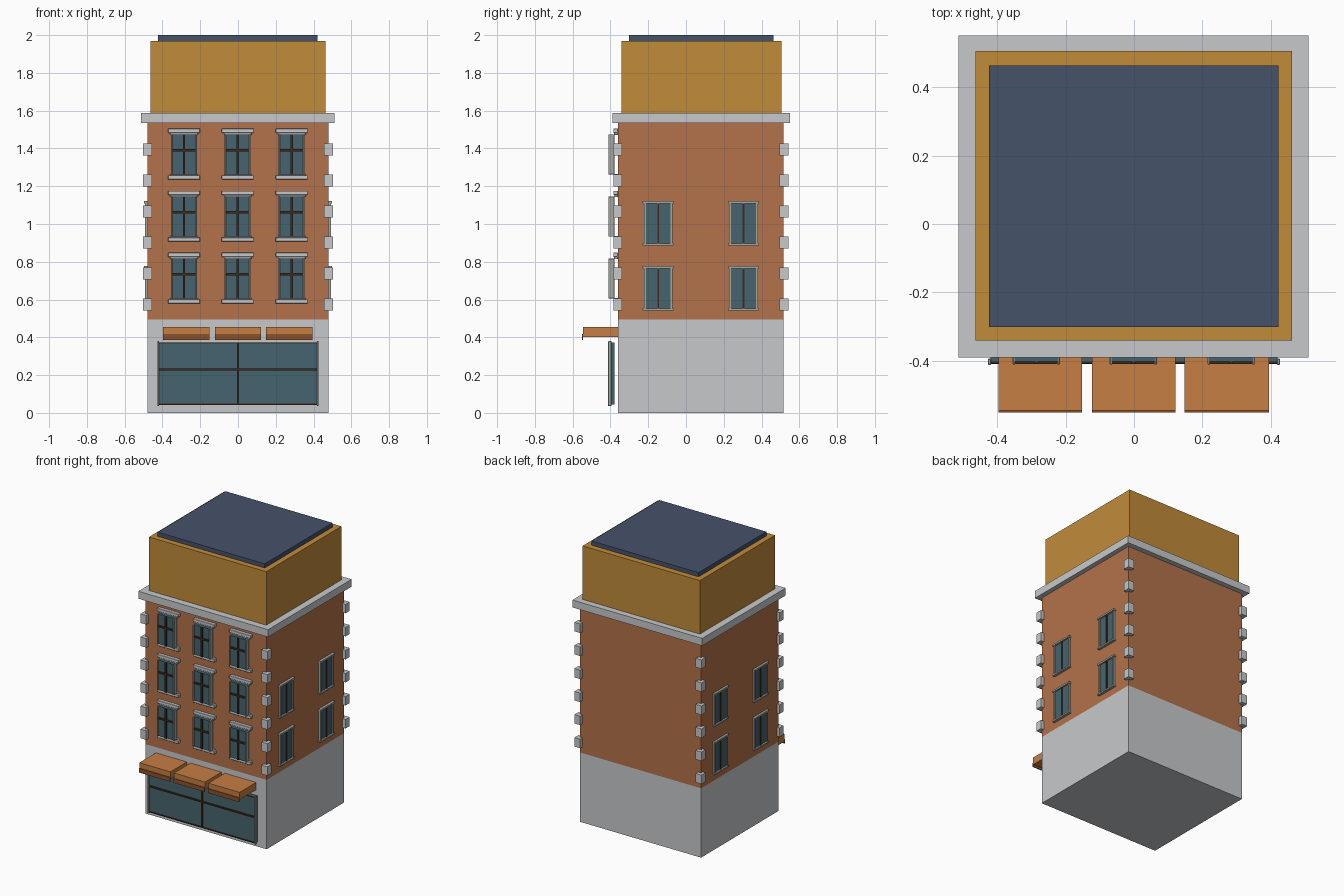
import bpy, bmesh, math
from mathutils import Matrix, Vector

if "Cube" in bpy.data.objects:
    bpy.data.objects.remove(bpy.data.objects["Cube"])


def material(name, r, g, b):
    lin = [((c / 255 + 0.055) / 1.055) ** 2.4 if c > 10 else c / 3294 for c in (r, g, b)]
    m = bpy.data.materials.new(name)
    m.diffuse_color = (*lin, 1)
    m.use_nodes = True
    m.node_tree.nodes["Principled BSDF"].inputs["Base Color"].default_value = m.diffuse_color
    return m


STONE = material("pale stone", 199, 201, 203)
BRICK = material("red brick", 180, 114, 74)
GOLD = material("ochre attic", 193, 140, 58)
SLATE = material("slate blue", 70, 82, 106)
GLASS = material("teal glass", 70, 100, 110)
WOOD = material("dark wood", 62, 43, 28)
FRAME = material("window frame", 165, 168, 158)
CLOTH = material("orange awning", 199, 126, 66)
LIP = material("brown awning edge", 140, 82, 42)


def boxes(name, mat, extents, bevel=0):
    """One object made of boxes, each given as (x0, x1, y0, y1, z0, z1)."""
    bm = bmesh.new()
    for x0, x1, y0, y1, z0, z1 in extents:
        size = Vector((abs(x1 - x0), abs(y1 - y0), abs(z1 - z0), 1))
        mid = Vector((x0 + x1, y0 + y1, z0 + z1)) / 2
        bmesh.ops.create_cube(bm, size=1, matrix=Matrix.Translation(mid) @ Matrix.Diagonal(size))
    if bevel:
        bmesh.ops.bevel(bm, geom=bm.edges[:], offset=bevel, segments=1, affect='EDGES')
    me = bpy.data.meshes.new(name)
    bm.to_mesh(me)
    bm.free()
    me.materials.append(mat)
    ob = bpy.data.objects.new(name, me)
    bpy.context.collection.objects.link(ob)
    return ob


# Main stacked volumes
boxes("ground_floor", STONE, [(-.48, .478, -.36, .515, 0, .495)])
boxes("brick_floors", BRICK, [(-.48, .478, -.36, .515, .495, 1.54)])
boxes("cornice", STONE, [(-.514, .511, -.39, .551, 1.535, 1.588)])
boxes("attic", GOLD, [(-.464, .462, -.341, .506, 1.588, 1.97)])
boxes("roof_slab", SLATE, [(-.424, .422, -.301, .464, 1.97, 2.0)])

# Corner stones
boxes("corner_stones", STONE, [
    (s * .456, s * .502, y, y + .046, z - .032, z + .032)
    for s in (-1, 1) for y in (-.385, .496)
    for z in [.573 + i * .1645 for i in range(6)]])

# Front windows: three columns by three rows
glass, bars, posts, lintels, sills = [], [], [], [], []
for x in (-.286, -.002, .284):
    for z in (.605, .933, 1.262):
        top = z + .213
        glass.append((x - .064, x + .064, -.402, -.378, z, top))
        bars += [(x - .006, x + .006, -.410, -.400, z, top),
                 (x - .064, x + .064, -.410, -.400, z + .123, z + .135)]
        posts += [(x + s * .061, x + s * .069, -.411, -.378, z, top) for s in (-1, 1)]
        lintels += [(x - .085, x + .085, -.385, -.36, top + .008, top + .030),
                    (x - .073, x + .073, -.380, -.36, top - .004, top + .008)]
        sills += [(x - .085, x + .085, -.385, -.36, z - .026, z - .004),
                  (x - .073, x + .073, -.380, -.36, z - .004, z + .004)]
boxes("front_window_glass", GLASS, glass)
boxes("front_window_bars", WOOD, bars)
boxes("front_window_posts", FRAME, posts, .002)
boxes("front_window_lintels", STONE, lintels, .002)
boxes("front_window_sills", STONE, sills, .002)

# Side windows: two by two on each side wall
glass, bars, frame = [], [], []
for s in (-1, 1):
    for y in (-.147, .304):
        for z in (.553, .897):
            top = z + .212
            glass.append((s * .47, s * .485, y - .070, y + .070, z, top))
            bars.append((s * .47, s * .490, y - .005, y + .005, z, top))
            frame += [(s * .47, s * .492, y + e * .066, y + e * .076, z, top) for e in (-1, 1)]
            frame += [(s * .47, s * .497, y - .082, y + .082, top, top + .012),
                      (s * .47, s * .497, y - .082, y + .082, z - .010, z)]
boxes("side_window_glass", GLASS, glass)
boxes("side_window_bars", WOOD, bars)
boxes("side_window_frames", FRAME, frame)

# Shop window
boxes("shop_glass", GLASS, [(-.42, .42, -.402, -.378, .045, .373)])
boxes("shop_bars", WOOD, [(-.005, .005, -.410, -.400, .045, .373),
                          (-.42, .42, -.410, -.400, .224, .234),
                          (-.42, .42, -.408, -.400, .367, .373),
                          (-.42, .42, -.408, -.400, .043, .049)])
boxes("shop_posts", FRAME, [(s * .418, s * .427, -.412, -.394, .036, .380)
                            for s in (-1, 1)], .002)

# Awnings with a drooping front edge
spans = [(-.397, -.152), (-.123, .121), (.148, .395)]
boxes("awnings", CLOTH, [(a, b, -.546, -.36, .402, .455) for a, b in spans])
boxes("awning_edges", LIP, [(a, b, -.551, -.545, .387, .417) for a, b in spans])
